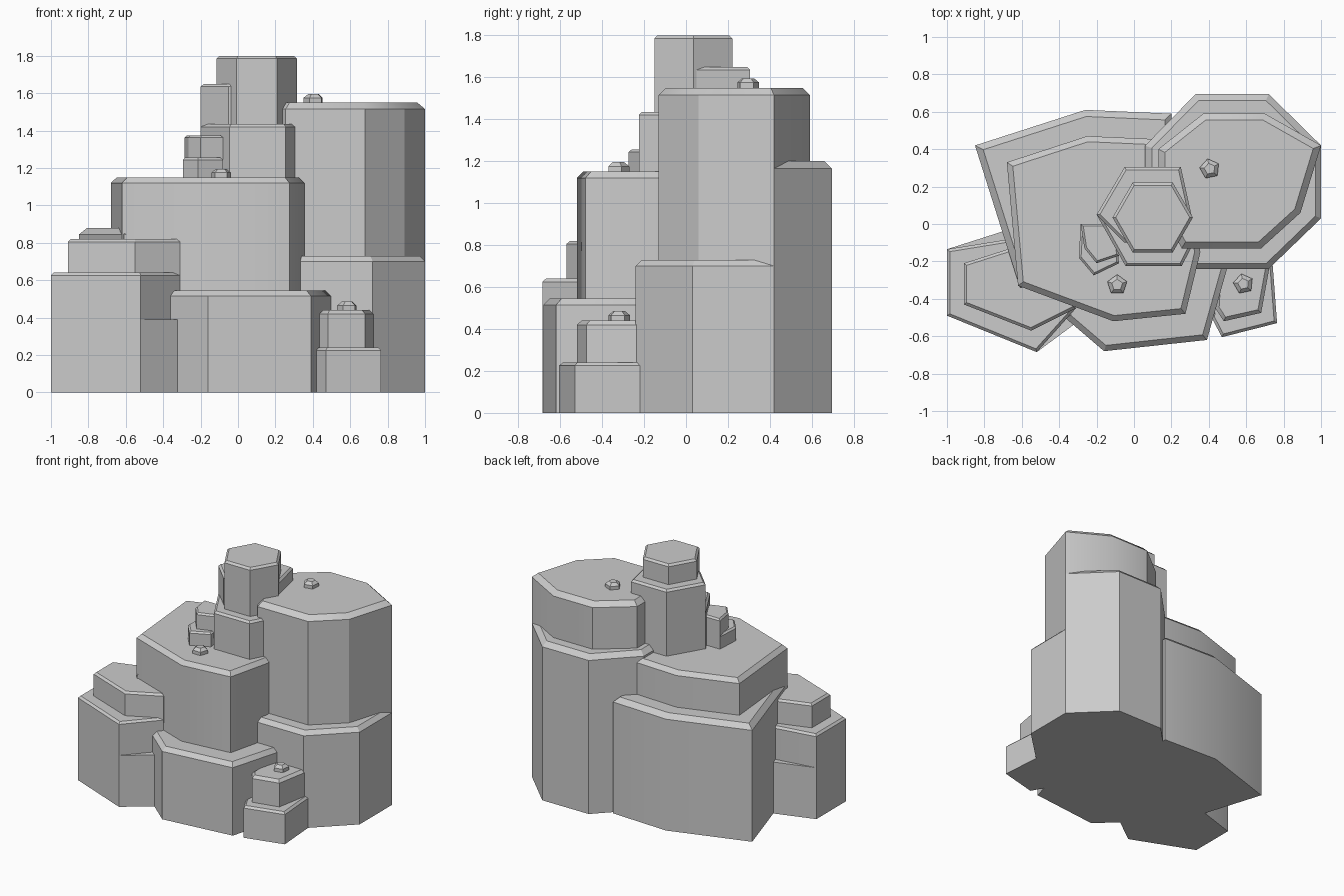
import bpy
import bmesh
import math
from mathutils import Vector

default_cube = bpy.data.objects.get("Cube")
if default_cube:
    bpy.data.objects.remove(default_cube, do_unlink=True)

# Single stone colour
stone = bpy.data.materials.new("stone_grey")
stone.use_nodes = True
stone_colour = (0.6, 0.6, 0.6, 1)
stone.diffuse_color = stone_colour
stone.node_tree.nodes["Principled BSDF"].inputs["Base Color"].default_value = stone_colour


def inset_outline(points, distance):
    """Move every edge of a counter-clockwise outline inwards."""
    result = []
    for i, point in enumerate(points):
        before = (point - points[i - 1]).normalized()
        after = (points[(i + 1) % len(points)] - point).normalized()
        normal_a = Vector((-before.y, before.x))
        normal_b = Vector((-after.y, after.x))
        shift = (normal_a + normal_b) / (1 + normal_a.dot(normal_b))
        result.append(point + shift * distance)
    return result


def add_tier(bm, outline, bottom, top, bevel):
    """Add a closed prism whose upper rim is chamfered."""
    points = [Vector(p) for p in outline]
    sections = [(points, bottom), (points, top - bevel)]
    if bevel:
        sections.append((inset_outline(points, bevel), top))
    rings = [[bm.verts.new((p.x, p.y, z)) for p in ring] for ring, z in sections]
    bm.faces.new(list(reversed(rings[0])))
    bm.faces.new(rings[-1])
    count = len(points)
    for lower, upper in zip(rings, rings[1:]):
        for i in range(count):
            j = (i + 1) % count
            bm.faces.new((lower[i], lower[j], upper[j], upper[i]))


def make_rock(name, *tiers):
    """Build one rock from tiers of (outline, bottom, top, bevel)."""
    bm = bmesh.new()
    for tier in tiers:
        add_tier(bm, *tier)
    mesh = bpy.data.meshes.new(name)
    bm.to_mesh(mesh)
    bm.free()
    mesh.materials.append(stone)
    rock = bpy.data.objects.new(name, mesh)
    bpy.context.collection.objects.link(rock)
    bpy.ops.object.select_all(action="DESELECT")
    rock.select_set(True)
    bpy.context.view_layer.objects.active = rock
    bpy.ops.object.shade_smooth_by_angle(angle=math.radians(30))
    return rock


def regular_outline(x, y, radius, sides, turn=0):
    angles = [math.radians(turn) + math.tau * i / sides for i in range(sides)]
    return [(x + radius * math.cos(a), y + radius * math.sin(a)) for a in angles]


# Tall rock on the left side, with a front ledge and a higher back ledge
tall_front = [(1, .42), (.3, .3), (.2, -.24), (.72, -.24), (1, .03)]
tall_back = [(1, .42), (.72, .695), (.33, .695), (.06, .42), (.06, 0), (.4, -.05)]
tall_top = [(1, .42), (.7, .59), (.37, .59), (.13, .4), (.13, .1),
            (.255, -.13), (.68, -.13), (.89, .06)]
make_rock("tall_rock",
          (tall_front, 0, .73, .03),
          (tall_back, 0, 1.2, .035),
          (tall_top, .6, 1.55, .035))

# Wide central rock
central_front = [(.5, -.23), (.4, 0), (-.3, 0), (-.37, -.5), (-.16, -.68), (.39, -.62)]
central_back = [(.2, .59), (-.26, .61), (-.85, .42), (-.61, -.34), (.2, -.2)]
central_top = [(.3, .1), (.2, .45), (-.25, .47), (-.68, .33), (-.62, -.33),
               (-.11, -.52), (.275, -.48), (.355, -.15)]
make_rock("central_rock",
          (central_front, 0, .545, .03),
          (central_back, 0, .88, .035),
          (central_top, .4, 1.15, .03))

# Low rock on the right side
low_base = [(-1, -.135), (-1, -.49), (-.52, -.685), (-.27, -.5), (-.4, 0), (-.64, -.02)]
low_middle = [(-1, -.135), (-1, -.49), (-.52, -.685), (-.31, -.45), (-.45, -.1), (-.66, -.08)]
low_top = [(-.91, -.21), (-.91, -.43), (-.55, -.57), (-.31, -.45), (-.4, -.1), (-.66, -.13)]
make_rock("low_rock",
          (low_base, 0, .39, 0),
          (low_middle, .39, .64, .015),
          (low_top, .6, .82, .015))

# Small front rock
small_base = [(.74, -.2), (.45, -.2), (.415, -.5), (.47, -.605), (.765, -.53)]
small_top = [(.73, -.2), (.45, -.2), (.435, -.45), (.48, -.52), (.68, -.475)]
make_rock("small_front_rock",
          (small_base, 0, .24, .015),
          (small_top, .2, .44, .02))

# Hexagonal summit with a front step and a back step
summit_front = [(.31, .035), (-.2, .05), (-.045, -.225), (.255, -.225), (.33, -.08)]
summit_back = [(.31, .035), (.25, .305), (-.05, .305), (-.2, .05), (-.05, -.1), (.2, -.1)]
make_rock("summit_rock",
          (summit_front, .7, 1.435, .015),
          (summit_back, .7, 1.65, .015),
          (regular_outline(.1, .035, .215, 6), 1, 1.8, .015))

# Small stepped rock beside the summit
side_base = [(-.1, .0), (-.285, .0), (-.295, -.18), (-.215, -.275), (-.08, -.21)]
side_top = [(-.1, .0), (-.285, .0), (-.265, -.13), (-.2, -.21), (-.08, -.17)]
make_rock("summit_side_rock",
          (side_base, 1.1, 1.255, .012),
          (side_top, 1.2, 1.375, .012))

# Pentagonal pebbles lying on the flat tops
for name, x, y, ground, turn in (("central_pebble", -.09, -.325, 1.15, 18),
                                 ("tall_pebble", .405, .295, 1.55, 30),
                                 ("small_pebble", .585, -.32, .44, 30)):
    outline = regular_outline(x, y, .055, 5, turn)
    make_rock(name, (outline, ground - .01, ground + .045, .02))
